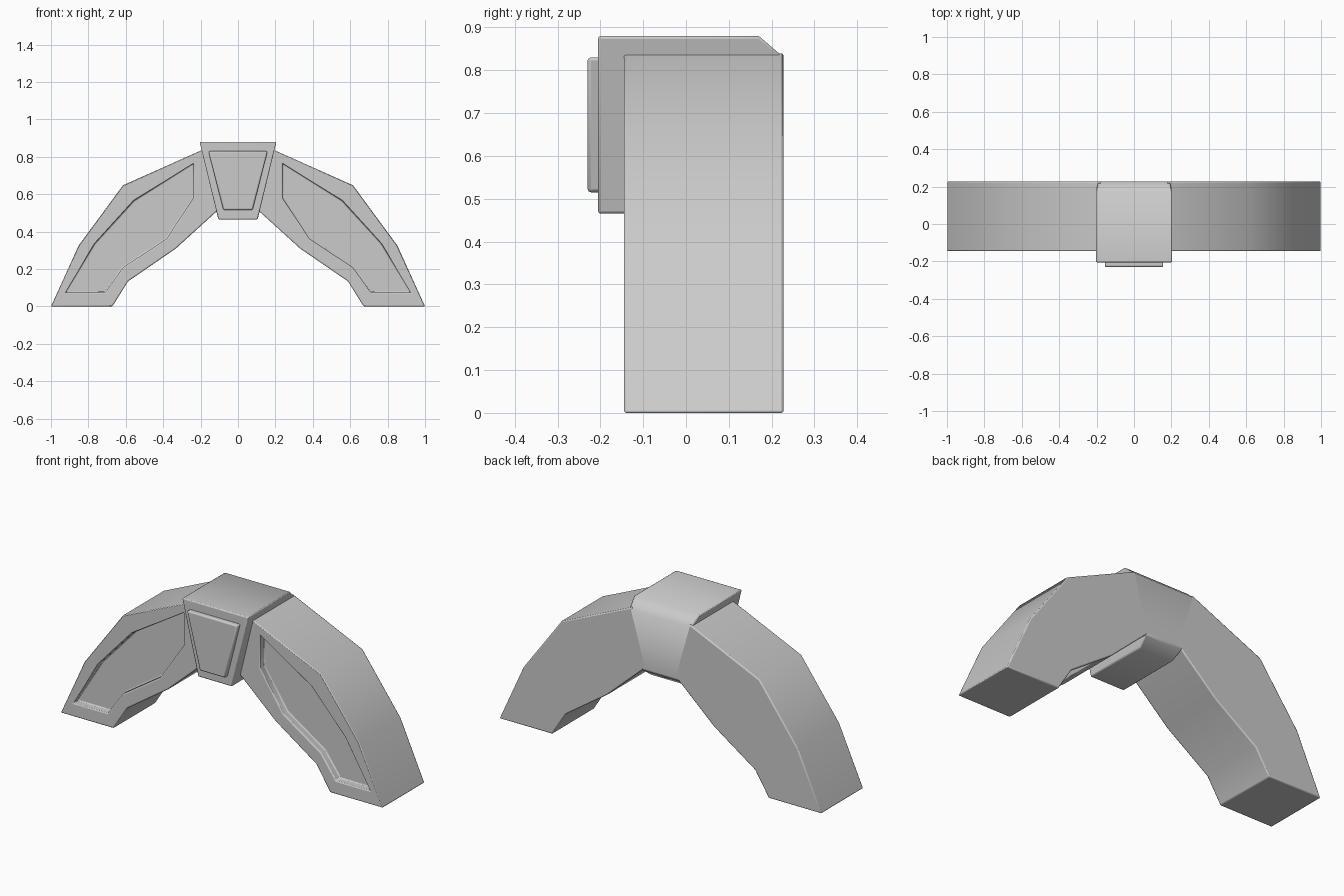
import bpy, bmesh, math

cube = bpy.data.objects.get("Cube")
if cube:
    bpy.data.objects.remove(cube, do_unlink=True)

stone = bpy.data.materials.new("light_grey_stone")
stone.use_nodes = True
stone.diffuse_color = (0.6, 0.6, 0.6, 1)
stone.node_tree.nodes["Principled BSDF"].inputs["Base Color"].default_value = (0.6, 0.6, 0.6, 1)

FRONT, BACK = -0.145, 0.228


def loft(name, rings, bevel):
    """Join a series of equal-length point rings and cap both ends."""
    bm = bmesh.new()
    loops = [[bm.verts.new(p) for p in ring] for ring in rings]
    n = len(loops[0])
    for a, b in zip(loops, loops[1:]):
        for i in range(n):
            j = (i + 1) % n
            bm.faces.new((a[i], a[j], b[j], b[i]))
    bm.faces.new(loops[0])
    bm.faces.new(loops[-1])
    bmesh.ops.recalc_face_normals(bm, faces=bm.faces)
    mesh = bpy.data.meshes.new(name)
    bm.to_mesh(mesh)
    bm.free()
    mesh.materials.append(stone)
    obj = bpy.data.objects.new(name, mesh)
    bpy.context.collection.objects.link(obj)
    mod = obj.modifiers.new("soft_edges", "BEVEL")
    mod.width = bevel
    mod.segments = 2
    mod.limit_method = "ANGLE"
    mod.angle_limit = math.radians(50)
    bpy.ops.object.select_all(action="DESELECT")
    obj.select_set(True)
    bpy.context.view_layer.objects.active = obj
    bpy.ops.object.shade_smooth_by_angle(angle=math.radians(50))
    return obj


def ring(points, y, side=1):
    return [(x * side, y, z) for x, z in points]


# Arch halves: outline and the matching sunken panel outline (x, z)
outline = [(0.18, 0.842), (0.09, 0.53), (0.332, 0.31), (0.588, 0.134),
           (0.672, 0), (1, 0), (0.852, 0.326), (0.615, 0.648)]
panel = [(0.238, 0.765), (0.238, 0.58), (0.382, 0.363), (0.615, 0.208),
         (0.71, 0.075), (0.922, 0.075), (0.765, 0.337), (0.557, 0.565)]
for side, label in ((1, "left"), (-1, "right")):
    loft(label + "_arch_half", [
        ring(outline, BACK, side), ring(outline, FRONT, side),
        ring(panel, FRONT, side), ring(panel, FRONT + 0.04, side)], 0.006)


# Keystone: tapered wedge with its top and bottom chamfered at the back
def wedge(top, bottom):
    def half(z):
        return 0.105 + (z - 0.465) * 0.1 / 0.415
    return [(-half(top), top), (half(top), top), (half(bottom), bottom), (-half(bottom), bottom)]


loft("keystone", [ring(wedge(0.88, 0.465), -0.205), ring(wedge(0.88, 0.465), 0.17),
                  ring(wedge(0.83, 0.512), BACK)], 0.006)

# Raised plate on the keystone front
plate = [(-0.158, 0.83), (0.158, 0.83), (0.078, 0.515), (-0.078, 0.515)]
loft("keystone_plate", [ring(plate, -0.19), ring(plate, -0.23)], 0.008)
